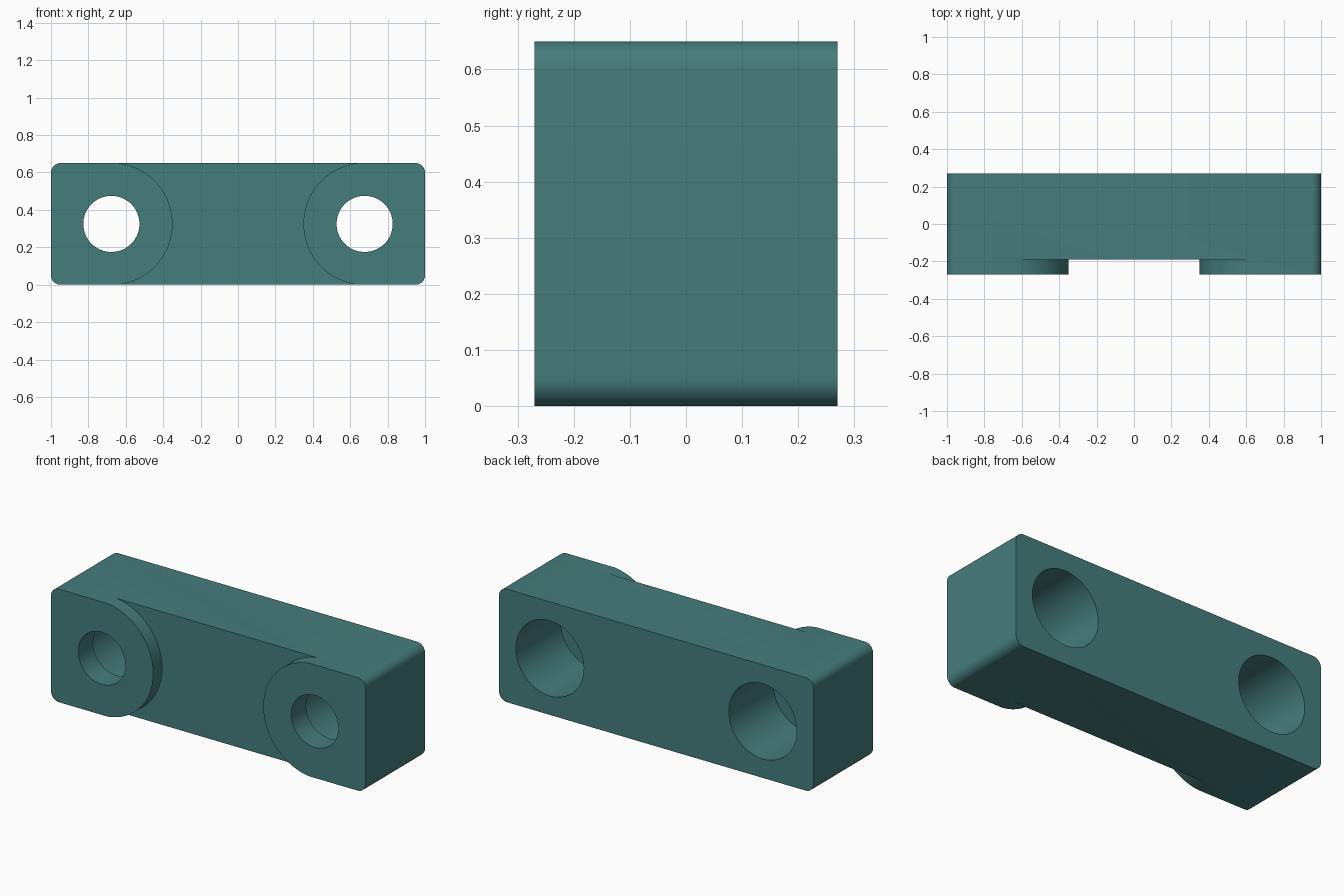
import bpy, bmesh, math

if "Cube" in bpy.data.objects:
    bpy.data.objects.remove(bpy.data.objects["Cube"])

HALF_H = 0.325          # half height, also the height of the hole axes
FRONT, BACK = -0.27, 0.27
HOLE_X = 0.677


def arc(cx, cz, r, a0, a1, n):
    """Points on an arc in the xz plane, angles in degrees."""
    return [(cx + r * math.cos(math.radians(a0 + (a1 - a0) * i / n)),
             cz + r * math.sin(math.radians(a0 + (a1 - a0) * i / n)))
            for i in range(n + 1)]


def extrude_profile(name, points, y0, y1):
    """Solid made from an xz outline pushed from y0 to y1."""
    bm = bmesh.new()
    face = bm.faces.new([bm.verts.new((x, y0, z)) for x, z in points])
    new = bmesh.ops.extrude_face_region(bm, geom=[face])["geom"]
    verts = [g for g in new if isinstance(g, bmesh.types.BMVert)]
    bmesh.ops.translate(bm, vec=(0, y1 - y0, 0), verts=verts)
    bmesh.ops.recalc_face_normals(bm, faces=bm.faces)
    mesh = bpy.data.meshes.new(name)
    bm.to_mesh(mesh)
    bm.free()
    obj = bpy.data.objects.new(name, mesh)
    bpy.context.collection.objects.link(obj)
    return obj


def cut(target, cutter):
    """Subtract a cutter, then remove it."""
    mod = target.modifiers.new("cut", "BOOLEAN")
    mod.operation, mod.solver, mod.object = "DIFFERENCE", "EXACT", cutter
    cutter.hide_render = True
    bpy.context.view_layer.objects.active = target
    bpy.ops.object.modifier_apply(modifier=mod.name)
    bpy.data.objects.remove(cutter)


# Block with rounded long edges
R = 0.05
outline = []
for sx, sz, start in ((1, 1, 0), (-1, 1, 90), (-1, -1, 180), (1, -1, 270)):
    outline += arc(sx * (1 - R), HALF_H + sz * (HALF_H - R), R, start, start + 90, 10)
block = extrude_profile("mounting_block", outline, FRONT, BACK)

# Shallow front recess that leaves a round-ended pad at each end
left = arc(-HOLE_X, HALF_H, 0.327, -84, 84, 56)
right = [(-x, z) for x, z in reversed(left)]
recess = ([(left[0][0], -0.1)] + left + [(left[-1][0], 0.75)]
          + [(right[0][0], 0.75)] + right + [(right[-1][0], -0.1)])
cut(block, extrude_profile("recess_cutter", recess, FRONT - 0.1, -0.19))

# Through holes with wide counterbores from the back
for side in (-1, 1):
    for radius, y0, y1 in ((0.15, FRONT - 0.1, BACK + 0.1), (0.216, -0.135, BACK + 0.1)):
        circle = arc(side * HOLE_X, HALF_H, radius, 0, 360, 64)[:-1]
        cut(block, extrude_profile("hole_cutter", circle, y0, y1))

# Colour and shading
teal = bpy.data.materials.new("teal")
teal.diffuse_color = (0.06, 0.205, 0.2, 1)
teal.use_nodes = True
teal.node_tree.nodes["Principled BSDF"].inputs["Base Color"].default_value = teal.diffuse_color
block.data.materials.clear()
block.data.materials.append(teal)
for poly in block.data.polygons:
    poly.material_index = 0
bpy.ops.object.select_all(action="DESELECT")
block.select_set(True)
bpy.context.view_layer.objects.active = block
bpy.ops.object.shade_smooth_by_angle(angle=math.radians(30))
